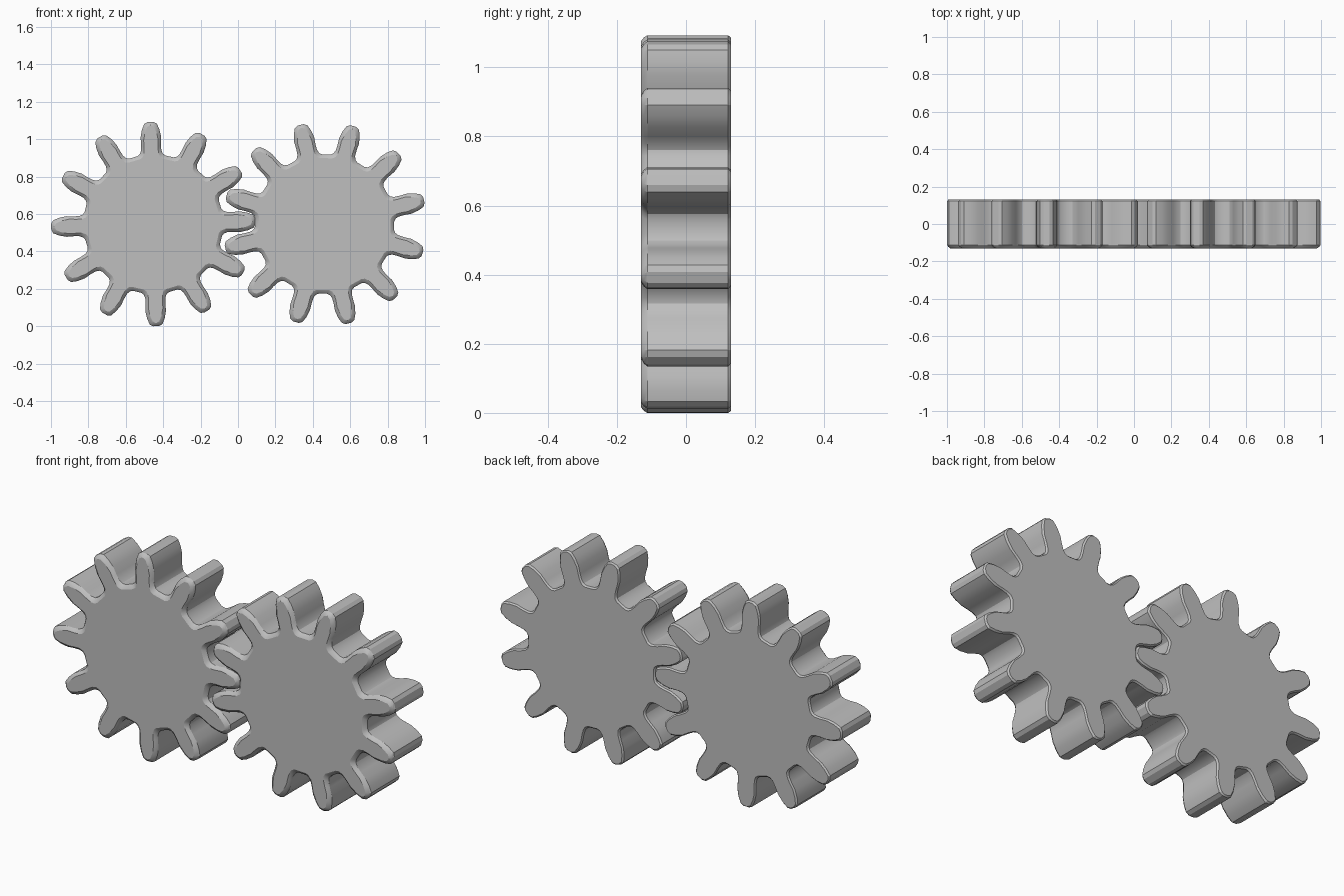
import bpy
import bmesh
from math import cos, sin, radians

if "Cube" in bpy.data.objects:
    bpy.data.objects.remove(bpy.data.objects["Cube"], do_unlink=True)

TEETH = 12
# One tooth flank from tip to root: (distance from hub, half width)
FLANK = [(0.546, 0.016), (0.536, 0.034), (0.505, 0.047), (0.465, 0.055),
         (0.425, 0.053), (0.395, 0.054), (0.376, 0.061), (0.365, 0.075)]
# Rings through the thickness: (y, how far the outline is drawn in)
RINGS = [(-0.13, 0.016), (-0.122, 0.006), (-0.112, 0), (0.122, 0), (0.13, 0.006)]

grey = bpy.data.materials.new("light grey")
colour = (0.52, 0.52, 0.52, 1)
grey.diffuse_color = colour
grey.use_nodes = True
shader = next(n for n in grey.node_tree.nodes if n.type == "BSDF_PRINCIPLED")
shader.inputs["Base Color"].default_value = colour
shader.inputs["Roughness"].default_value = 0.6


def outline(phase, inset):
    """Gear outline in x and z, drawn in by the inset."""
    flank = [(r - inset, w - inset) for r, w in FLANK]
    tooth = [(r, -w) for r, w in reversed(flank)] + flank
    points = []
    for i in range(TEETH):
        a = radians(phase + i * 360 / TEETH)
        points += [(r * cos(a) - w * sin(a), r * sin(a) + w * cos(a)) for r, w in tooth]
    return points


def gear(name, x, z, phase):
    bm = bmesh.new()
    rings = [[bm.verts.new((px, y, pz)) for px, pz in outline(phase, d)]
             for y, d in RINGS]
    # Tooth sides and chamfers
    for near, far in zip(rings, rings[1:]):
        for i in range(len(near)):
            j = (i + 1) % len(near)
            bm.faces.new((near[i], near[j], far[j], far[i]))
    # Flat front and back
    bm.faces.new(rings[0])
    bm.faces.new(rings[-1])
    bmesh.ops.recalc_face_normals(bm, faces=bm.faces)
    mesh = bpy.data.meshes.new(name)
    bm.to_mesh(mesh)
    bm.free()
    mesh.materials.append(grey)
    obj = bpy.data.objects.new(name, mesh)
    obj.location = (x, 0, z)
    bpy.context.collection.objects.link(obj)
    bpy.ops.object.select_all(action="DESELECT")
    obj.select_set(True)
    bpy.context.view_layer.objects.active = obj
    bpy.ops.object.shade_smooth_by_angle(angle=radians(25))


# Two meshing gears
gear("right_gear", -0.453, 0.546, 1.6)
gear("left_gear", 0.463, 0.546, 13.6)
